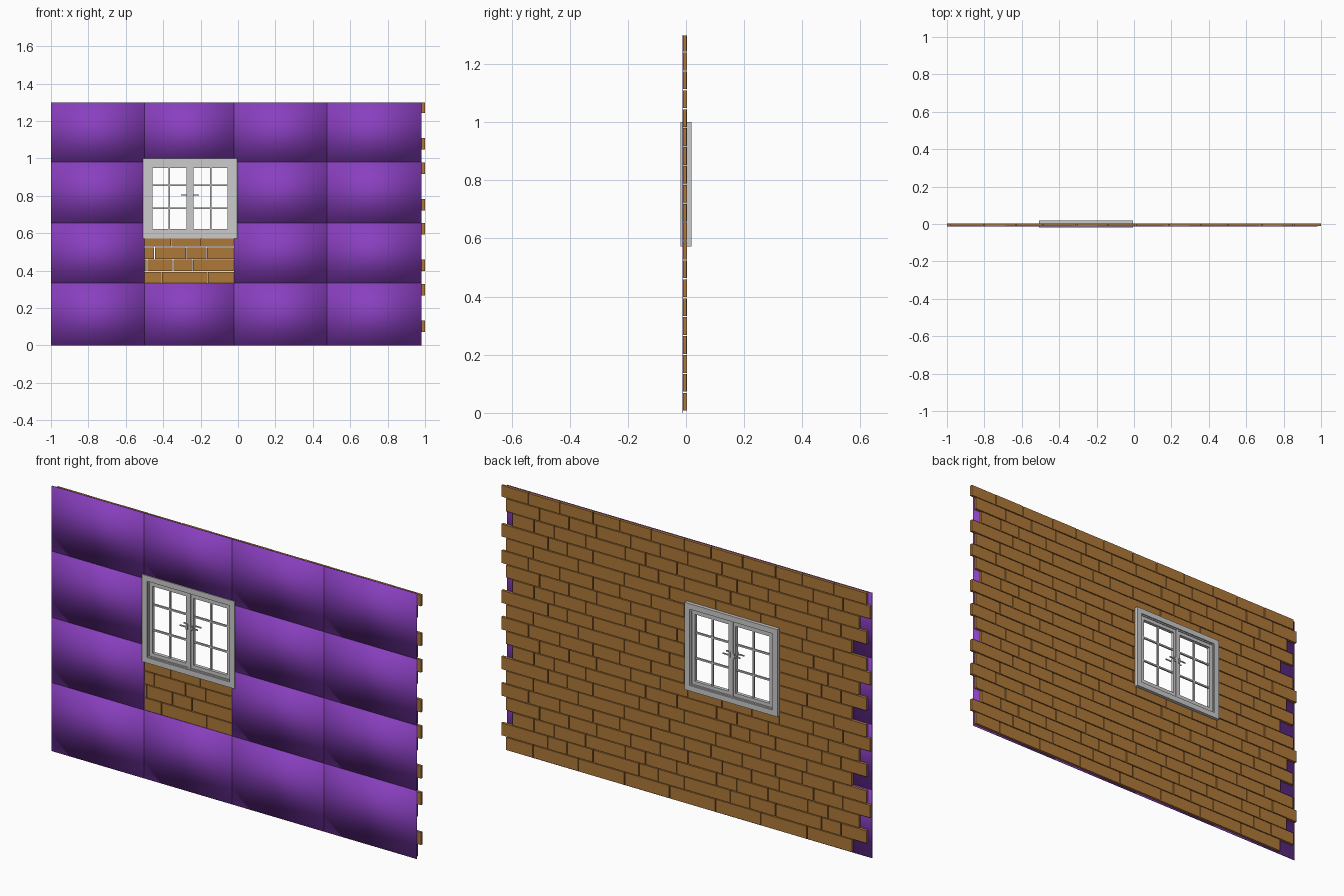
import bpy, bmesh, math
from mathutils import Matrix, Vector

if "Cube" in bpy.data.objects:
    bpy.data.objects.remove(bpy.data.objects["Cube"])


def material(name, rgb):
    m = bpy.data.materials.new(name)
    m.diffuse_color = (*rgb, 1)
    m.use_nodes = True
    m.node_tree.nodes["Principled BSDF"].inputs["Base Color"].default_value = m.diffuse_color
    return m


def add_box(bm, x0, x1, y0, y1, z0, z1):
    size = Matrix.Diagonal((x1 - x0, y1 - y0, z1 - z0, 1))
    mid = Matrix.Translation(((x0 + x1) / 2, (y0 + y1) / 2, (z0 + z1) / 2))
    bmesh.ops.create_cube(bm, size=1, matrix=mid @ size)


def add_ring(bm, x0, x1, z0, z1, w, y0, y1):
    # mitred rectangular frame
    loops = []
    for d, y in ((0, y0), (w, y0), (w, y1), (0, y1)):
        loops.append([bm.verts.new((x, y, z)) for x, z in
                      ((x0 + d, z0 + d), (x1 - d, z0 + d), (x1 - d, z1 - d), (x0 + d, z1 - d))])
    for i in range(4):
        a, b = loops[i], loops[(i + 1) % 4]
        for k in range(4):
            n = (k + 1) % 4
            bm.faces.new((a[k], a[n], b[n], b[k]))


def finish(bm, name, mat=None, smooth=False):
    bmesh.ops.recalc_face_normals(bm, faces=bm.faces)
    me = bpy.data.meshes.new(name)
    bm.to_mesh(me)
    bm.free()
    ob = bpy.data.objects.new(name, me)
    bpy.context.collection.objects.link(ob)
    if mat:
        me.materials.append(mat)
    for p in me.polygons:
        p.use_smooth = smooth
    return ob


purple = material("purple_panel", (0.25, 0.05, 0.52))
brown = material("brick", (0.42, 0.19, 0.04))

# Soft-shaded panels, leaving out the window cell and the one below it
xs = [-1, -0.5, -0.022, 0.477, 0.98]
zs = [0, 0.335, 0.655, 0.98, 1.3]
for r in range(4):
    for c in range(4):
        if c == 1 and r in (1, 2):
            continue
        bm = bmesh.new()
        add_box(bm, xs[c], xs[c + 1], -0.0145, -0.0115, zs[r], zs[r + 1])
        finish(bm, f"panel_{r}_{c}", purple, smooth=True)

# Staggered bricks: a five-row pattern repeated up the wall
PERIOD, GAP = 0.495, 0.004
rows = [  # start, end, joints inside one period
    (-0.90, 0.975, (0.10, 0.345)),
    (-0.98, 1.00, (0.02, 0.16, 0.265)),
    (-0.94, 0.94, (0.06, 0.23, 0.34)),
    (-1.00, 0.975, (0.0, 0.15, 0.31)),
    (-0.98, 1.00, (0.02, 0.20, 0.37)),
]
WX0, WX1 = -0.485, -0.03  # window opening
bm = bmesh.new()
for r in range(20):
    start, end, joints = rows[r % 5]
    z0 = 0.008 + 0.065 * r
    z1 = z0 + 0.061 if r < 19 else 1.298
    spans = [(start, end)]
    if 9 <= r <= 14:
        spans = [(start, WX0), (WX1, end)]
    for a, b in spans:
        cuts = [-1 + PERIOD * k + j for k in range(5) for j in joints]
        cuts = [a] + [c for c in cuts if a + 0.03 < c < b - 0.03] + [b]
        for i, (p, q) in enumerate(zip(cuts, cuts[1:])):
            back = 0.0015 + 0.0012 * ((i + r) % 2)
            add_box(bm, p, q - (GAP if q < b else 0), -0.011, back, z0, z1)
finish(bm, "brick_wall", brown)

# Window frame with a stepped inner edge
bm = bmesh.new()
add_ring(bm, -0.508, -0.005, 0.572, 1.0, 0.027, -0.0185, 0.0185)
add_ring(bm, -0.483, -0.030, 0.597, 0.975, 0.008, -0.012, 0.013)
finish(bm, "window_frame")

# Two sashes with glazing bars
for side, x0, x1 in (("left", -0.475, -0.259), ("right", -0.254, -0.038)):
    bm = bmesh.new()
    add_ring(bm, x0, x1, 0.605, 0.967, 0.017, -0.008, 0.009)
    xm = (x0 + x1) / 2
    add_box(bm, xm - 0.004, xm + 0.004, -0.004, 0.005, 0.62, 0.955)
    for z in (0.733, 0.858):
        add_box(bm, x0 + 0.015, x1 - 0.015, -0.0035, 0.0045, z - 0.004, z + 0.004)
    finish(bm, f"{side}_sash")

# Cover strip where the sashes meet
bm = bmesh.new()
add_box(bm, -0.264, -0.249, -0.011, 0.012, 0.605, 0.967)
finish(bm, "meeting_strip")

# Lever handles on both faces, one per sash
for face, s in (("front", -1), ("back", 1)):
    for side, d in (("left", -1), ("right", 1)):
        bm = bmesh.new()
        x = -0.2565 + d * 0.012
        ya, yb = sorted((s * 0.008, s * 0.016))
        add_box(bm, x - 0.004, x + 0.004, ya, yb, 0.792, 0.816)
        yc, yd = sorted((s * 0.013, s * 0.017))
        xa, xb = sorted((x, x + d * 0.036))
        add_box(bm, xa, xb, yc, yd, 0.801, 0.807)
        finish(bm, f"{face}_{side}_handle")
